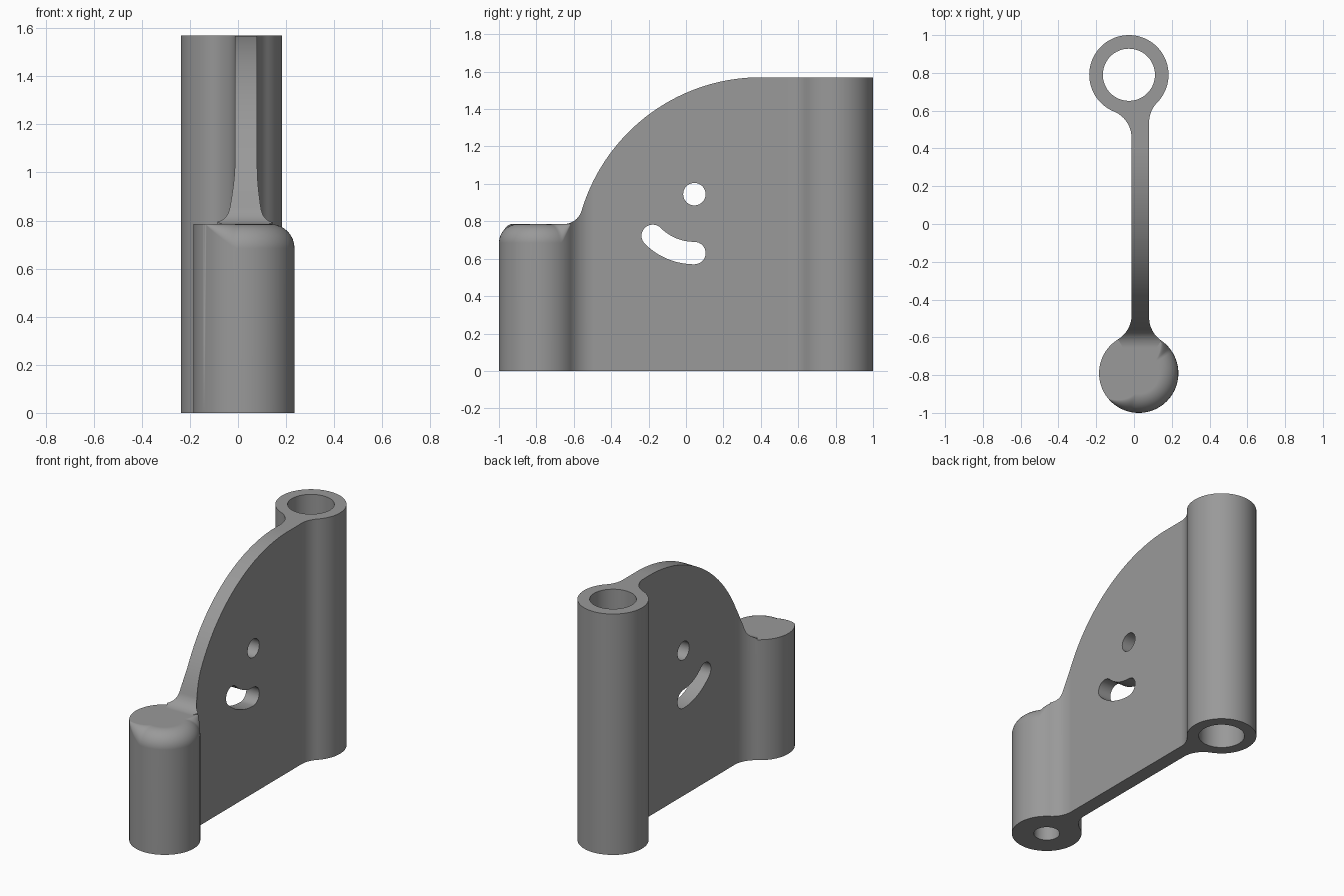
import bpy, bmesh, math
from mathutils import Vector

if "Cube" in bpy.data.objects:
    bpy.data.objects.remove(bpy.data.objects["Cube"])

grey = bpy.data.materials.new("plain grey")
grey.diffuse_color = (0.32, 0.32, 0.32, 1)
grey.use_nodes = True
grey.node_tree.nodes["Principled BSDF"].inputs["Base Color"].default_value = grey.diffuse_color


def make_object(name, bm):
    bmesh.ops.recalc_face_normals(bm, faces=bm.faces)
    mesh = bpy.data.meshes.new(name)
    bm.to_mesh(mesh)
    bm.free()
    mesh.materials.append(grey)
    obj = bpy.data.objects.new(name, mesh)
    bpy.context.collection.objects.link(obj)
    return obj


def prism(name, points, push):
    """Extrude a closed 3D outline along a vector."""
    bm = bmesh.new()
    face = bm.faces.new([bm.verts.new(p) for p in points])
    new = bmesh.ops.extrude_face_region(bm, geom=[face])["geom"]
    bmesh.ops.translate(bm, vec=push, verts=[v for v in new if isinstance(v, bmesh.types.BMVert)])
    return make_object(name, bm)


def arc(cx, cy, r, a0, a1, n):
    return [(cx + r * math.cos(math.radians(a0 + (a1 - a0) * i / n)),
             cy + r * math.sin(math.radians(a0 + (a1 - a0) * i / n))) for i in range(n + 1)]


def combine(target, tool, operation):
    mod = target.modifiers.new(operation.lower(), 'BOOLEAN')
    mod.operation, mod.object, mod.solver = operation, tool, 'EXACT'
    bpy.context.view_layer.objects.active = target
    bpy.ops.object.modifier_apply(modifier=mod.name)
    bpy.data.objects.remove(tool)


R, FILLET = 0.21, 0.15             # boss radius, web fillet radius
LEFT, RIGHT = -0.013, 0.08         # web side planes
BACK, FRONT = (-0.027, 0.79), (0.025, -0.79)
TOP, LOW = 1.57, 0.785


def web_fillet(boss, side, n=14):
    """Fillet arc from the web plane to the boss, and its boss angle."""
    sx = -1 if side == LEFT else 1
    sy = 1 if boss[1] < 0 else -1
    fx = side + sx * FILLET
    dx = fx - boss[0]
    fy = boss[1] + sy * math.sqrt((R + FILLET) ** 2 - dx * dx)
    start = 180 if sx > 0 else 0
    to_boss = math.degrees(math.atan2(boss[1] - fy, boss[0] - fx))
    turn = (to_boss - start + 180) % 360 - 180
    angle = math.degrees(math.atan2(fy - boss[1], dx))
    return arc(fx, fy, FILLET, start, start + turn, n), angle


# Web and tall back tube: plan outline, extruded
back_r, ar = web_fillet(BACK, RIGHT)
back_l, al = web_fillet(BACK, LEFT)
front_r, fr = web_fillet(FRONT, RIGHT)
front_l, fl = web_fillet(FRONT, LEFT)
ring = arc(*BACK, R, ar, al % 360, 72)
plan = [FRONT] + front_r[::-1] + back_r + ring[1:-1] + back_l[::-1] + front_l
bracket = prism("bracket", [(x, y, 0) for x, y in plan], Vector((0, 0, 1.8)))

# Side profile: low front, small concave fillet, big quarter arc, flat back
cy, cz, big, small = 0.4, 0.57, 1.0, 0.1
sz = LOW + small
sy = cy - math.sqrt((big + small) ** 2 - (sz - cz) ** 2)
tilt = math.degrees(math.atan2(sz - cz, sy - cy))
side = [(1.2, -0.2), (-1.2, -0.2), (-1.2, LOW)]
side += arc(sy, sz, small, -90, tilt - 180 + 0, 10) if tilt - 180 > -90 else []
side += arc(cy, cz, big, tilt, 90, 48)[1:] + [(1.2, TOP)]
combine(bracket, prism("side_profile", [(-0.6, y, z) for y, z in side], Vector((1.2, 0, 0))), 'INTERSECT')


# Short front boss: rim rounded on the front and right, sharp on the left
def rim(a):
    a = (a + 180) % 360 - 180
    return 0.1 * max(0, min(1, (a + 140) / 40, (fr - a) / 18))


bm = bmesh.new()
columns = []
COUNT, STEPS = 120, 8
for i in range(COUNT):
    a = 360 * i / COUNT
    f = rim(a)
    pts = [(R, 0)] + [(R - f + x, LOW - f + z) for x, z in arc(0, 0, f, 0, 90, STEPS)]
    c, s = math.cos(math.radians(a)), math.sin(math.radians(a))
    columns.append([bm.verts.new((FRONT[0] + r * c, FRONT[1] + r * s, z)) for r, z in pts])
for i in range(COUNT):
    p, q = columns[i], columns[(i + 1) % COUNT]
    for j in range(STEPS + 1):
        bm.faces.new((p[j], q[j], q[j + 1], p[j + 1]))
bm.faces.new([c[0] for c in columns])
bm.faces.new([c[-1] for c in columns])
bmesh.ops.remove_doubles(bm, verts=bm.verts, dist=0.0001)
combine(bracket, make_object("front_boss", bm), 'UNION')

# Bores: through the tube, blind from below in the front boss
for name, centre, r, top in (("tube_bore", BACK, 0.138, 2), ("blind_bore", FRONT, 0.078, 0.55)):
    circle = arc(*centre, r, 0, 360, 64)[:-1]
    combine(bracket, prism(name, [(x, y, -0.2) for x, y in circle], Vector((0, 0, top + 0.2))), 'DIFFERENCE')

# Round hole and curved slot through the web
hy, hz, slot, half = 0.045, 0.945, 0.315, 0.06
hole = arc(hy, hz, half, 0, 360, 40)[:-1]
ey, ez = hy + slot * math.cos(math.radians(-135)), hz + slot * math.sin(math.radians(-135))
curve = (arc(hy, hz, slot + half, -135, -90, 16) + arc(hy, hz - slot, half, -90, 90, 16)[1:]
         + arc(hy, hz, slot - half, -90, -135, 16)[1:] + arc(ey, ez, half, 45, 225, 16)[1:-1])
for name, outline in (("pivot_hole", hole), ("curved_slot", curve)):
    combine(bracket, prism(name, [(-0.6, y, z) for y, z in outline], Vector((1.2, 0, 0))), 'DIFFERENCE')

# Smooth curved faces, keep the hard edges
bpy.context.view_layer.objects.active = bracket
bracket.select_set(True)
bpy.ops.object.shade_smooth_by_angle(angle=math.radians(30))
weighted = bracket.modifiers.new("flat_planes", 'WEIGHTED_NORMAL')
weighted.keep_sharp = True
